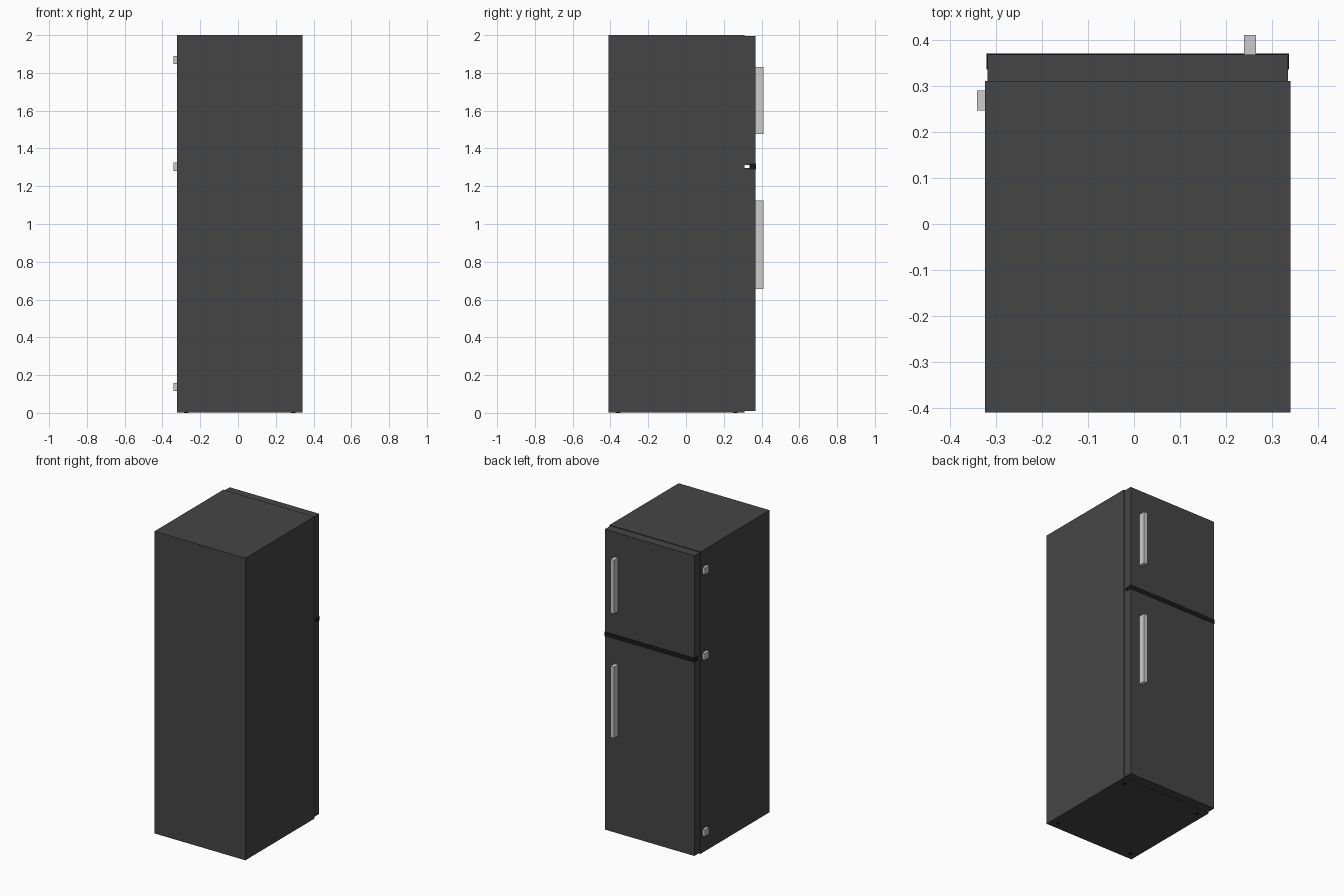
import bpy

if "Cube" in bpy.data.objects:
    bpy.data.objects.remove(bpy.data.objects["Cube"])


def material(name, v):
    m = bpy.data.materials.new(name)
    m.diffuse_color = (v, v, v, 1)
    m.use_nodes = True
    m.node_tree.nodes["Principled BSDF"].inputs["Base Color"].default_value = m.diffuse_color
    return m


DARK = material("dark_enamel", 0.06)
BLACK = material("black_trim", 0.01)
METAL = material("light_metal", 0.6)


def box(name, x, y, z, mat):
    """Box from (min, max) ranges on each axis."""
    loc = [(a + b) / 2 for a, b in (x, y, z)]
    bpy.ops.mesh.primitive_cube_add(size=1, location=loc)
    ob = bpy.context.object
    ob.name = name
    ob.scale = [b - a for a, b in (x, y, z)]
    bpy.ops.object.transform_apply(location=False, rotation=False, scale=True)
    ob.data.materials.append(mat)
    return ob


# Cabinet
box("cabinet", (-0.324, 0.341), (-0.41, 0.311), (0.003, 2.0), DARK)

# Doors on the +y side, with a small open gap between them
DOOR_X, DOOR_Y = (-0.319, 0.335), (0.311, 0.369)
box("lower_door", DOOR_X, DOOR_Y, (0.01, 1.296), DARK)
box("upper_door", DOOR_X, DOOR_Y, (1.312, 1.995), DARK)

# Trim strip covering the gap
box("divider_strip", (-0.321, 0.337), (0.336, 0.371), (1.289, 1.319), BLACK)

# Handles
for name, z in (("lower_handle", (0.655, 1.125)), ("upper_handle", (1.477, 1.831))):
    box(name, (0.239, 0.266), (0.369, 0.411), z, METAL)

# Hinges
for name, z in (("lower_hinge", 0.137), ("middle_hinge", 1.303), ("upper_hinge", 1.868)):
    box(name, (-0.342, -0.324), (0.247, 0.291), (z - 0.022, z + 0.022), METAL)

# Small feet under the cabinet corners
for i, (x, y) in enumerate([(-0.275, -0.36), (0.292, -0.36), (-0.275, 0.26), (0.292, 0.26)]):
    bpy.ops.mesh.primitive_cylinder_add(vertices=16, radius=0.012, depth=0.01, location=(x, y, 0.005))
    foot = bpy.context.object
    foot.name = f"foot_{i + 1}"
    foot.data.materials.append(BLACK)
    bpy.ops.object.shade_smooth_by_angle()
